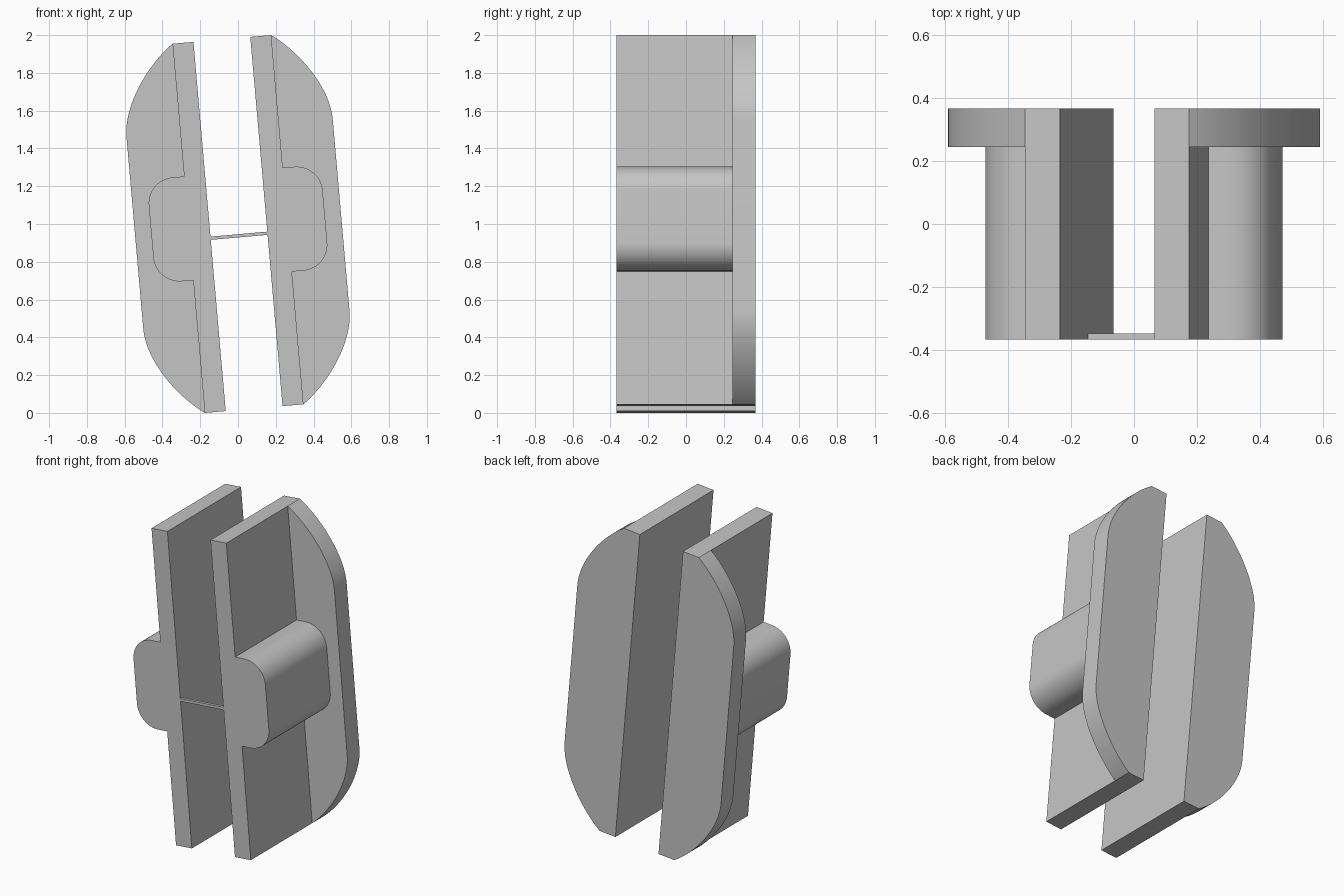
import bpy, bmesh, math
from mathutils import Vector, Matrix
from mathutils.geometry import interpolate_bezier

cube = bpy.data.objects.get("Cube")
if cube:
    bpy.data.objects.remove(cube, do_unlink=True)

GREY = (0.56, 0.56, 0.56, 1)
grey = bpy.data.materials.new("plain grey")
grey.use_nodes = True
grey.diffuse_color = GREY
grey.node_tree.nodes["Principled BSDF"].inputs["Base Color"].default_value = GREY

# The whole model leans about the y axis around its centre
LEAN = Matrix.Translation((0, 0, 1)) @ Matrix.Rotation(math.radians(-5), 4, 'Y')
FRONT, STEP, BACK = -0.367, 0.245, 0.367
INNER, OUTER, HALF = 0.151, 0.262, 0.981      # wall faces and half length
ROOT = 0.2                                    # depth to which parts sink into the wall


def extrude(name, outline, y0, y1, side=1):
    """Solid from an x-z outline, extruded from y0 to y1."""
    bm = bmesh.new()
    face = bm.faces.new([bm.verts.new((side * x, y0, z)) for x, z in outline])
    new = bmesh.ops.extrude_face_region(bm, geom=[face])["geom"]
    bmesh.ops.translate(bm, vec=(0, y1 - y0, 0),
                        verts=[v for v in new if isinstance(v, bmesh.types.BMVert)])
    bmesh.ops.recalc_face_normals(bm, faces=bm.faces)
    mesh = bpy.data.meshes.new(name)
    bm.to_mesh(mesh)
    bm.free()
    mesh.materials.append(grey)
    obj = bpy.data.objects.new(name, mesh)
    bpy.context.collection.objects.link(obj)
    return obj


def select(obj):
    bpy.ops.object.select_all(action='DESELECT')
    obj.select_set(True)
    bpy.context.view_layer.objects.active = obj


def union(body, part):
    """Weld a part to the body and remove the part."""
    mod = body.modifiers.new("weld", 'BOOLEAN')
    mod.operation, mod.solver, mod.object = 'UNION', 'EXACT', part
    select(body)
    bpy.ops.object.modifier_apply(modifier=mod.name)
    bpy.data.objects.remove(part, do_unlink=True)


def symmetric(upper):
    """Close an upper half outline with its reflection below."""
    return upper + [(x, -z) for x, z in reversed(upper)]


# Outlines: wall, curved back flange, rounded boss
wall = symmetric([(INNER, HALF), (OUTER, HALF)])
curve = interpolate_bezier(Vector((OUTER, HALF)), Vector((0.41, 0.875)),
                           Vector((0.55, 0.67)), Vector((0.548, 0.505)), 24)
flange = symmetric([(ROOT, HALF)] + [(p.x, p.y) for p in curve])
REACH, TALL, R = 0.462, 0.276, 0.138
corner = [math.radians(90 - 90 * i / 16) for i in range(17)]
boss = symmetric([(ROOT, TALL)] + [(REACH - R + R * math.cos(a), TALL - R + R * math.sin(a))
                                   for a in corner])

# Two mirrored halves
for name, side in (("left_half", 1), ("right_half", -1)):
    half = extrude(name, wall, FRONT, BACK, side)
    union(half, extrude("flange", flange, STEP, BACK, side))
    union(half, extrude("boss", boss, FRONT, STEP + 0.03, side))
    bm = bmesh.new()
    bm.from_mesh(half.data)
    bmesh.ops.remove_doubles(bm, verts=bm.verts, dist=1e-5)
    bmesh.ops.dissolve_limit(bm, angle_limit=math.radians(0.3),
                             verts=bm.verts, edges=bm.edges)
    bm.to_mesh(half.data)
    bm.free()
    select(half)
    bpy.ops.object.shade_smooth_by_angle(angle=math.radians(30))
    half.matrix_world = LEAN

# Thin bridge joining the halves at the front
z0, z1 = -0.071, -0.054
bridge = extrude("bridge", [(-INNER, z0), (INNER, z0), (INNER, z1), (-INNER, z1)],
                 FRONT, FRONT + 0.019)
bridge.matrix_world = LEAN
